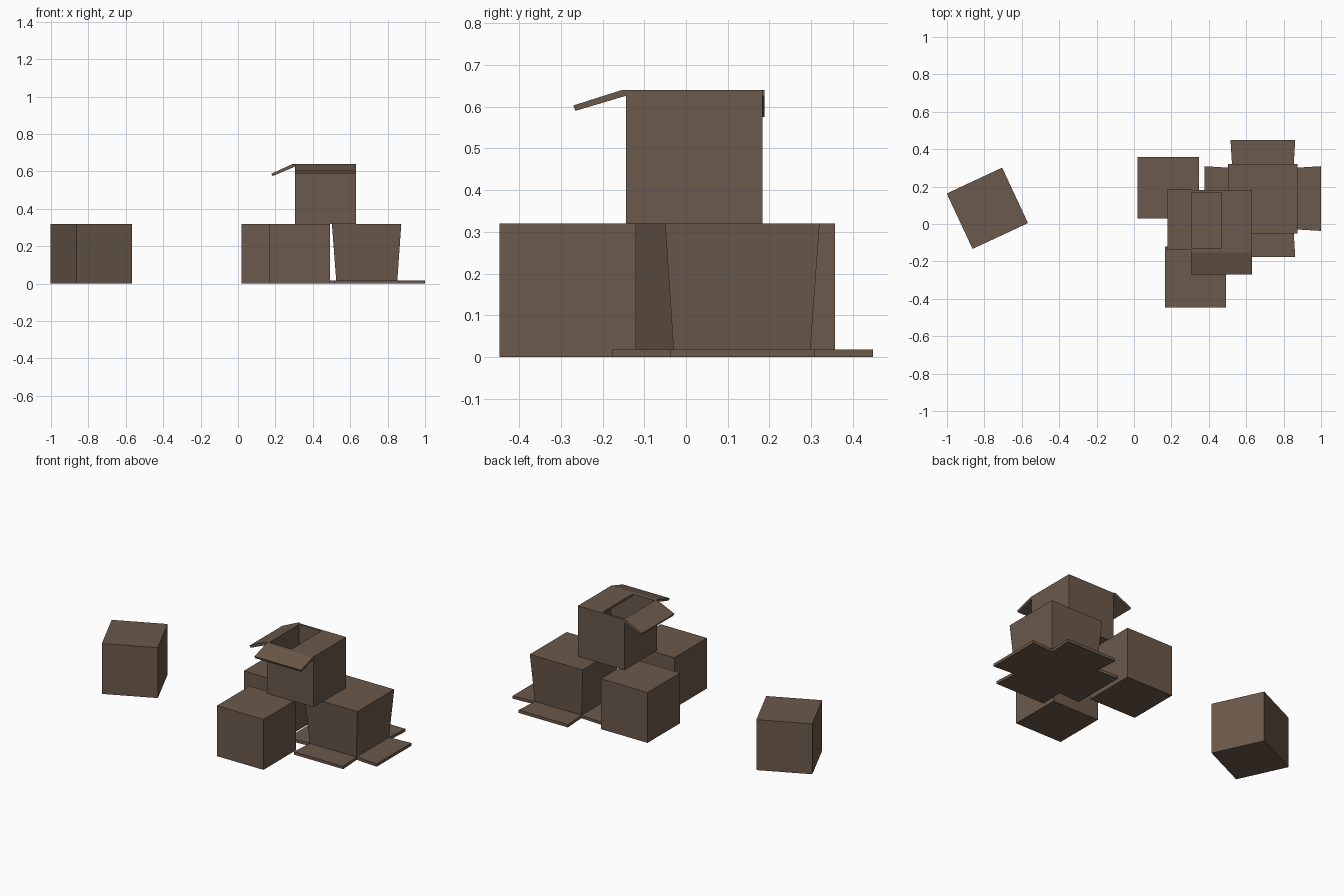
import bpy, math

if "Cube" in bpy.data.objects:
    bpy.data.objects.remove(bpy.data.objects["Cube"])

mat = bpy.data.materials.new("cardboard")
mat.diffuse_color = (0.147, 0.10, 0.07, 1)
mat.use_nodes = True
mat.node_tree.nodes["Principled BSDF"].inputs["Base Color"].default_value = mat.diffuse_color


def add_mesh(name, verts, faces):
    me = bpy.data.meshes.new(name)
    me.from_pydata(verts, [], faces)
    me.materials.append(mat)
    ob = bpy.data.objects.new(name, me)
    bpy.context.collection.objects.link(ob)
    return ob


def prism(name, low, high):
    """Closed solid between two matching counter-clockwise loops."""
    n = len(low)
    faces = [tuple(range(n))[::-1], tuple(range(n, 2 * n))]
    faces += [(i, (i + 1) % n, n + (i + 1) % n, n + i) for i in range(n)]
    return add_mesh(name, low + high, faces)


def rect(x0, x1, y0, y1, z):
    return [(x0, y0, z), (x1, y0, z), (x1, y1, z), (x0, y1, z)]


def block(name, x0, x1, y0, y1, z0, z1):
    return prism(name, rect(x0, x1, y0, y1, z0), rect(x0, x1, y0, y1, z1))


# Closed boxes on the ground
S, H = 0.327, 0.32
block("back_box", 0.02, 0.02 + S, 0.03, 0.03 + S, 0, H)
block("front_box", 0.165, 0.165 + S, -0.447, -0.447 + S, 0, H)
lone = block("lone_box", -S / 2, S / 2, -S / 2, S / 2, 0, H)
lone.location = (-0.784, 0.084, 0)
lone.rotation_euler.z = math.radians(25)

# Overturned box: tapered body standing on a cross of spread flaps
T = 0.018
prism("overturned_box", rect(0.525, 0.852, -0.03, 0.298, T),
      rect(0.502, 0.873, -0.05, 0.32, H))
cx, cy, h, w, r = 0.689, 0.136, 0.164, 0.173, 0.312
cross = []
for k in range(4):
    c, s = round(math.cos(k * math.pi / 2)), round(math.sin(k * math.pi / 2))
    for u, v in ((h, -h), (r, -w), (r, w)):
        cross.append((cx + u * c - v * s, cy + u * s + v * c))
prism("overturned_flaps", [(x, y, 0) for x, y in cross],
      [(x, y, T) for x, y in cross])

# Open box on top of the pile: floor, walls, half lid
x0, x1, y0, y1, z0, z1 = 0.305, 0.632, -0.144, 0.183, 0.32, 0.64
t = 0.014
block("top_box_floor", x0, x1, y0, y1, z0, z0 + t)
block("top_box_left_wall", x0, x0 + 0.006, y0, y1, z0 + t, z1)
block("top_box_right_wall", x1 - t, x1, y0, y1, z0 + t, z1 - t)
block("top_box_front_wall", x0 + 0.006, x1 - t, y0, y0 + t, z0 + t, z1 - t)
block("top_box_back_wall", x0 + 0.006, x1 - t, y1 - t, y1, z0 + t, z1 - t)
block("top_box_front_rim", x0 + 0.006, 0.467, y0, y0 + t, z1 - t, z1)
block("top_box_back_rim", x0 + 0.006, 0.467, y1 - t, y1, z1 - t, z1)
block("top_box_half_lid", 0.467, x1, y0, y1, z1 - t, z1)

# Drooping flaps of the open box
side = [(x0, 0.626), (x0, z1), (0.292, z1), (0.179, 0.588), (0.185, 0.575)]
prism("top_box_left_flap", [(x, -0.139, z) for x, z in side][::-1],
      [(x, 0.188, z) for x, z in side][::-1])
front = [(y0, 0.626), (y0, z1), (-0.153, z1), (-0.27, 0.603), (-0.265, 0.59)]
prism("top_box_front_flap", [(x0, y, z) for y, z in front],
      [(x1, y, z) for y, z in front])

# Consistent outward normals
import bmesh
for ob in bpy.data.objects:
    bm = bmesh.new()
    bm.from_mesh(ob.data)
    bmesh.ops.recalc_face_normals(bm, faces=bm.faces)
    bm.to_mesh(ob.data)
    bm.free()
